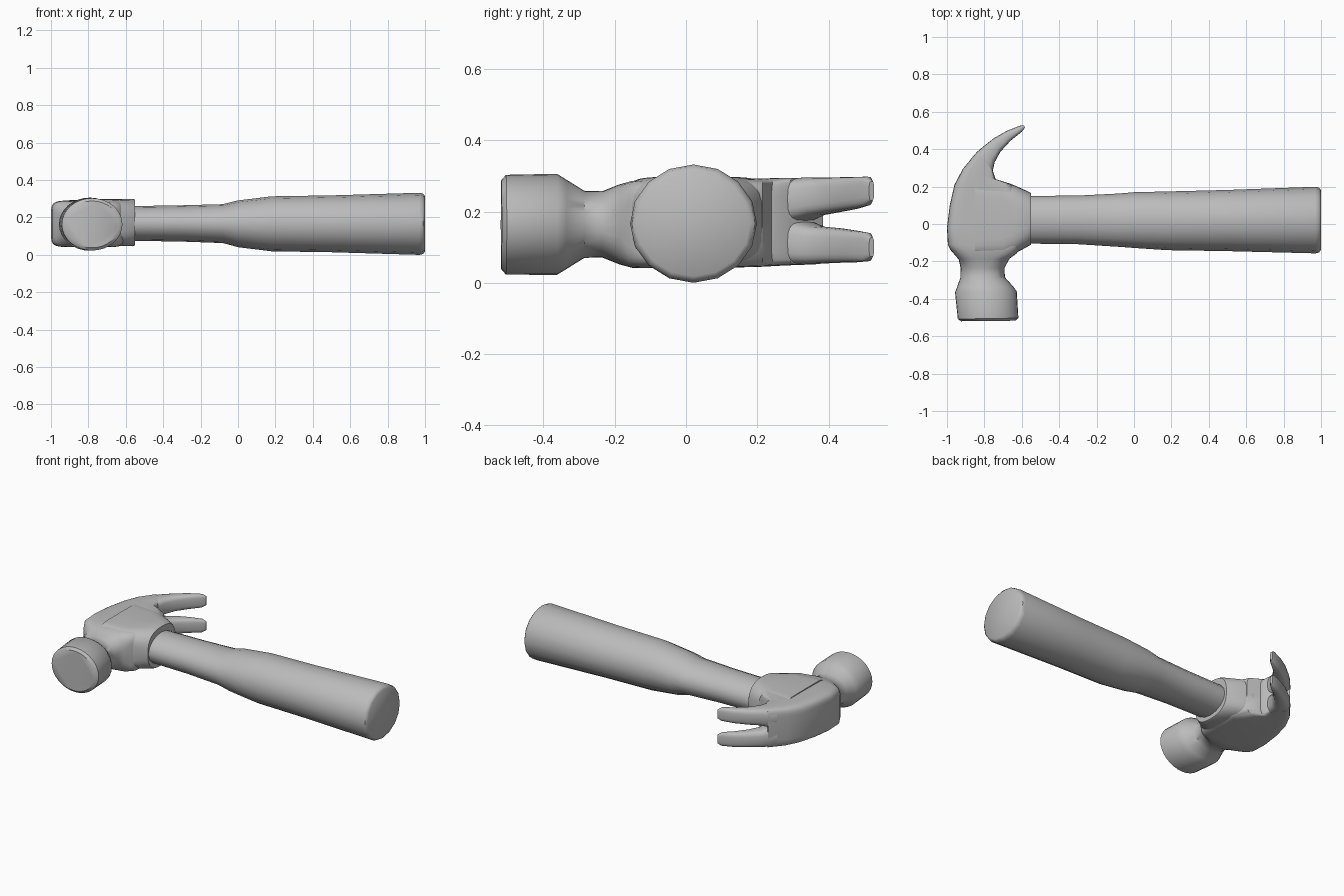
import bpy, bmesh, math
from mathutils import Vector

grey = bpy.data.materials.new("plain_grey")
grey.diffuse_color = (0.5, 0.5, 0.5, 1)


def ring(a, b, v, n, count):
    """Superellipse loop: a and b are opposite ends, v is the other half axis, n the squareness."""
    a, b, v = Vector(a), Vector(b), Vector(v)
    c, u = (a + b) / 2, (b - a) / 2
    pts = []
    for i in range(count):
        t = 2 * math.pi * i / count
        co, si = math.cos(t), math.sin(t)
        pts.append(c + u * math.copysign(abs(co) ** (2 / n), co)
                   + v * math.copysign(abs(si) ** (2 / n), si))
    return pts


def loft(name, rings, angle=40):
    """Skin a row of loops into one closed, smooth shaded object."""
    bm = bmesh.new()
    loops = [[bm.verts.new(p) for p in r] for r in rings]
    for r, s in zip(loops, loops[1:]):
        for i in range(len(r)):
            j = (i + 1) % len(r)
            bm.faces.new((r[i], r[j], s[j], s[i]))
    bm.faces.new(loops[0])
    bm.faces.new(loops[-1])
    bmesh.ops.recalc_face_normals(bm, faces=bm.faces)
    for f in bm.faces:
        f.smooth = True
    mesh = bpy.data.meshes.new(name)
    bm.to_mesh(mesh)
    bm.free()
    mesh.set_sharp_from_angle(angle=math.radians(angle))
    mesh.materials.append(grey)
    obj = bpy.data.objects.new(name, mesh)
    bpy.context.collection.objects.link(obj)
    return obj


# handle: x, y min, y max, z centre, z half height
handle = [(-0.80, -0.10, 0.145, 0.168, 0.09), (-0.55, -0.105, 0.15, 0.168, 0.093),
          (-0.30, -0.108, 0.152, 0.168, 0.097), (-0.08, -0.122, 0.163, 0.167, 0.104),
          (0.00, -0.128, 0.170, 0.166, 0.125), (0.18, -0.140, 0.174, 0.166, 0.147),
          (0.50, -0.145, 0.182, 0.166, 0.152), (0.97, -0.157, 0.199, 0.166, 0.166),
          (0.99, -0.152, 0.194, 0.166, 0.161), (1.00, -0.138, 0.180, 0.166, 0.148)]
loft("handle", [ring((x, y0, z), (x, y1, z), (0, 0, h), 2, 16) for x, y0, y1, z, h in handle])

# head from striking face through neck and body to the claw root:
# left point, right point (seen from the top), z centre, z half height, squareness
head = [((-.925, -.520), (-.635, -.517), .163, .125, 2), ((-.942, -.508), (-.618, -.503), .163, .140, 2),
        ((-.957, -.365), (-.627, -.360), .164, .142, 2), ((-.945, -.335), (-.645, -.335), .164, .125, 2),
        ((-.928, -.285), (-.690, -.285), .164, .094, 2), ((-.927, -.235), (-.693, -.235), .164, .093, 2.2),
        ((-.937, -.190), (-.665, -.185), .164, .112, 3), ((-.980, -.140), (-.630, -.160), .164, .122, 5),
        ((-.995, -.110), (-.610, -.120), .165, .124, 7), ((-1.00, -.020), (-.600, .000), .166, .125, 7),
        ((-.985, .100), (-.600, .120), .167, .125, 7), ((-.960, .210), (-.660, .215), .169, .124, 6),
        ((-.915, .295), (-.740, .240), .171, .123, 6), ((-.840, .385), (-.755, .285), .173, .122, 6)]
loft("hammer_head", [ring((*a, z), (*b, z), (0, 0, h), n, 32) for a, b, z, h, n in head])

# rounded socket that holds the handle: x, y min, y max, half height, squareness
socket = [(-0.85, -0.165, 0.225, 0.124, 7), (-0.70, -0.175, 0.228, 0.125, 5),
          (-0.64, -0.160, 0.207, 0.125, 3.8), (-0.562, -0.117, 0.172, 0.127, 2.7),
          (-0.55, -0.111, 0.165, 0.122, 2.6)]
loft("handle_socket", [ring((x, y0, .173), (x, y1, .173), (0, 0, h), n, 32) for x, y0, y1, h, n in socket])

# two claw prongs: outer point, inner point, z centre, slot half width, outer half width
claw = [((-.875, .345), (-.757, .262), .172, .000, .118), ((-.840, .385), (-.755, .285), .173, .002, .122),
        ((-.810, .411), (-.745, .330), .174, .015, .121), ((-.750, .458), (-.715, .385), .176, .022, .120),
        ((-.680, .498), (-.660, .445), .177, .030, .120), ((-.612, .525), (-.600, .493), .179, .038, .119),
        ((-.588, .528), (-.583, .514), .179, .052, .106)]
for name, s in (("upper_claw_prong", 1), ("lower_claw_prong", -1)):
    loft(name, [ring((*a, z + s * (g + h) / 2), (*b, z + s * (g + h) / 2), (0, 0, (h - g) / 2), 3.2, 20)
                for a, b, z, g, h in claw], 50)
